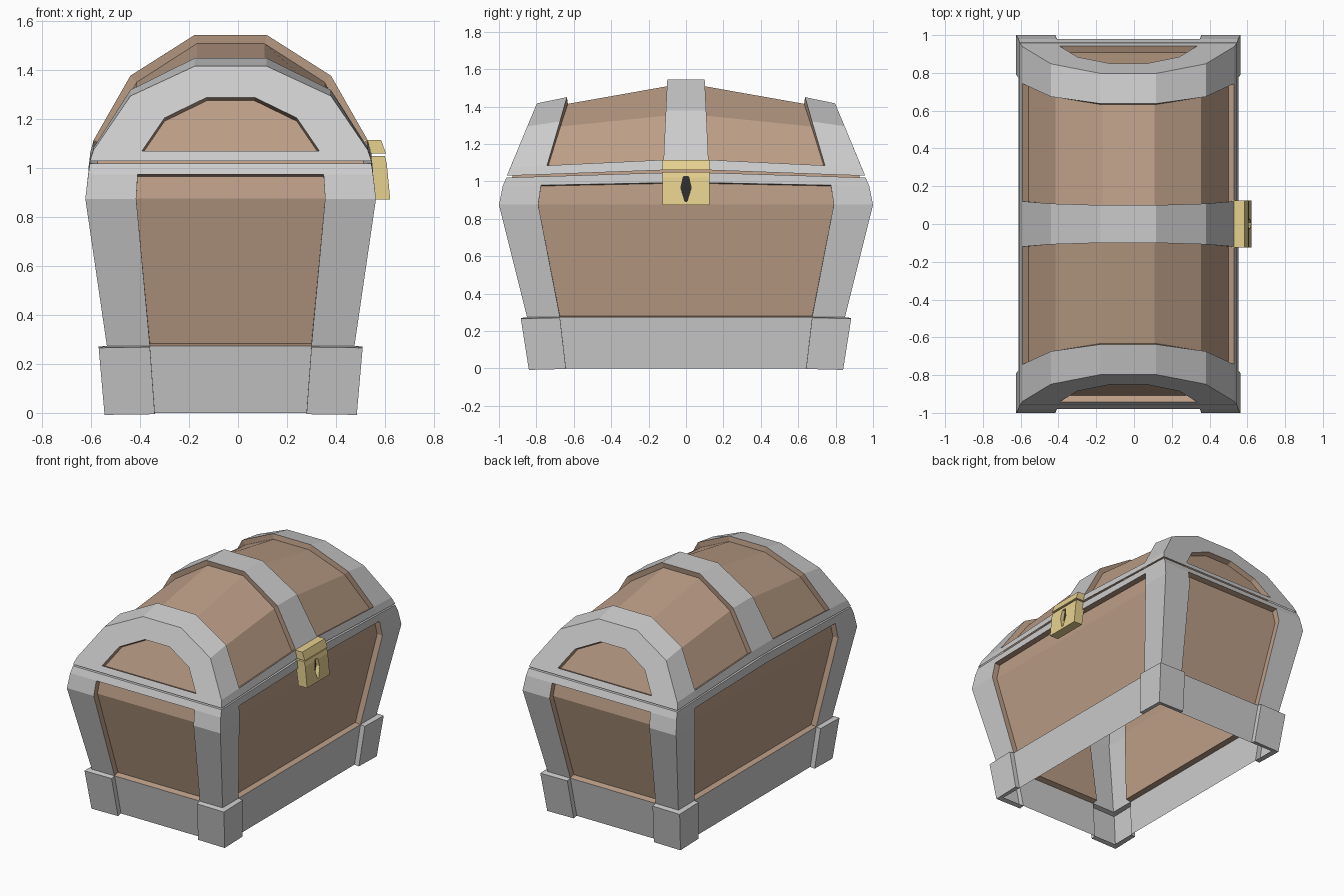
import bpy, bmesh
from mathutils import Vector

if "Cube" in bpy.data.objects:
    bpy.data.objects.remove(bpy.data.objects["Cube"])

CX = -0.03  # chest sits slightly left because the lock sticks out


def material(name, color):
    m = bpy.data.materials.new(name)
    m.diffuse_color = (*color, 1)
    m.use_nodes = True
    m.node_tree.nodes["Principled BSDF"].inputs["Base Color"].default_value = m.diffuse_color
    return m


METAL = material("metal", (0.60, 0.60, 0.59))
WOOD = material("wood", (0.50, 0.34, 0.24))
GOLD = material("gold", (0.80, 0.64, 0.28))
DARK = material("keyhole_dark", (0.03, 0.03, 0.03))


def finish(bm, name, mats, x=0.0):
    me = bpy.data.meshes.new(name)
    bm.to_mesh(me)
    bm.free()
    for m in mats:
        me.materials.append(m)
    ob = bpy.data.objects.new(name, me)
    ob.location.x = x
    bpy.context.collection.objects.link(ob)
    return ob


def sink(bm, faces, depth, mat):
    """Push a face region in or out, colouring it and its new walls."""
    bm.normal_update()
    r = bmesh.ops.inset_region(bm, faces=faces, thickness=0.0, depth=depth,
                               use_even_offset=True, use_boundary=True)
    for f in list(faces) + r["faces"]:
        f.material_index = mat


# Body: stacked rings, with columns at the post edges and the long-side middle
def ring(bm, hx, hy, px, py, z, rise=0.0):
    pts = [(hx, -hy), (hx, -py), (hx, 0), (hx, py), (hx, hy), (px, hy), (-px, hy)]
    pts += [(-x, -y) for x, y in pts]
    return [bm.verts.new((x, y, z + rise * (1 - abs(y) / hy))) for x, y in pts]


bm = bmesh.new()
rings = [ring(bm, *r) for r in (
    (0.482, 0.807, 0.31, 0.642, 0.0),
    (0.506, 0.850, 0.33, 0.674, 0.274),
    (0.594, 1.000, 0.386, 0.79, 0.875),
    (0.582, 0.980, 0.38, 0.775, 0.975, 0.02),
    (0.575, 0.960, 0.37, 0.76, 1.02, 0.03),
    (0.545, 0.930, 0.35, 0.74, 1.02, 0.03),
    (0.540, 0.920, 0.35, 0.74, 1.05, 0.03))]
rows = []
for a, b in zip(rings, rings[1:]):
    rows.append([bm.faces.new((a[i], a[(i + 1) % 14], b[(i + 1) % 14], b[i]))
                 for i in range(14)])
PANEL = (1, 2, 5, 8, 9, 12)
for f in rows[5]:
    f.material_index = 1
panels = [rows[r][i] for r in (1, 2) for i in PANEL]
feet = [f for i, f in enumerate(rows[0]) if i not in PANEL]
sink(bm, panels, -0.04, 1)
sink(bm, feet, 0.034, 0)
finish(bm, "chest_body", [METAL, WOOD], CX)

# Lid: each profile point runs along y through end, end band and centre strap
half = [  # x, then (y, z) at end, band edge and strap edge
    (0.575, (0.958, 1.03), (0.75, 1.037), (0.123, 1.06)),
    (0.560, (0.939, 1.075), (0.743, 1.085), (0.12, 1.115)),
    (0.410, (0.848, 1.295), (0.674, 1.32), (0.108, 1.378)),
    (0.147, (0.797, 1.417), (0.637, 1.45), (0.10, 1.545))]
profile = half + [(-p[0], *p[1:]) for p in reversed(half)]
bm = bmesh.new()
grid = []
for x, *st in profile:
    path = [(-y, z) for y, z in st] + list(reversed(st))
    grid.append([bm.verts.new((x, y, z)) for y, z in path])
lid_panels = []
for k in range(7):
    for s in range(5):
        f = bm.faces.new((grid[k][s], grid[k][s + 1], grid[k + 1][s + 1], grid[k + 1][s]))
        if 1 <= k <= 5 and s in (1, 3):
            lid_panels.append(f)

# Lid ends: sloping frame around a small arched panel
inner = [(0.363, 1.07), (0.27, 1.206), (0.097, 1.29)]
inner += [(-x, z) for x, z in reversed(inner)]
for sy, col in ((-1, 0), (1, 5)):
    o = [g[col] for g in grid]
    n = [bm.verts.new((x, sy * (0.958 - 0.416 * (z - 1.03)), z)) for x, z in inner]
    loops = [(o[7], o[0], n[0], n[5]), (o[0], o[1], o[2], n[1], n[0]),
             (o[2], o[3], n[2], n[1]), (o[3], o[4], n[3], n[2]),
             (o[4], o[5], n[4], n[3]), (o[5], o[6], o[7], n[5], n[4]), n]
    fs = [bm.faces.new(l) for l in loops]
    lid_panels.append(fs[-1])
bmesh.ops.recalc_face_normals(bm, faces=bm.faces)
bm.normal_update()
top = max(bm.faces, key=lambda f: f.calc_center_median().z)
if top.normal.z < 0:
    bmesh.ops.reverse_faces(bm, faces=bm.faces)
sink(bm, lid_panels, -0.036, 1)
finish(bm, "chest_lid", [METAL, WOOD], CX)


# Lock: solids extruded from short outlines
def prism(name, pts, shift, mats, cap=0):
    bm = bmesh.new()
    base = bm.faces.new([bm.verts.new(p) for p in pts])
    r = bmesh.ops.extrude_face_region(bm, geom=[base], use_keep_orig=True)
    bmesh.ops.translate(bm, vec=Vector(shift),
                        verts=[v for v in r["geom"] if isinstance(v, bmesh.types.BMVert)])
    bmesh.ops.recalc_face_normals(bm, faces=bm.faces)
    base.material_index = cap
    return finish(bm, name, mats)


def lock_part(name, outline):
    return prism(name, [(x, -0.125, z) for x, z in outline], (0, 0.25, 0), [GOLD, DARK])


lock_part("lock_hasp", [(0.515, 1.115), (0.585, 1.115), (0.605, 1.06), (0.53, 1.06)])
plate = lock_part("lock_plate", [(0.53, 1.05), (0.60, 1.05), (0.608, 1.02),
                                 (0.622, 0.873), (0.555, 0.873)])

# Keyhole cut with a dark bottom
key = [(0.014, 1.027), (0.028, 0.965), (0.006, 0.893)]
key += [(-y, z) for y, z in reversed(key)]
cutter = prism("keyhole_cutter", [(0.585, y, z) for y, z in key], (0.08, 0, 0),
               [GOLD, DARK], cap=1)
cutter.hide_render = True
cutter.hide_set(True)
mod = plate.modifiers.new("keyhole", "BOOLEAN")
mod.operation = "DIFFERENCE"
mod.solver = "EXACT"
mod.object = cutter
